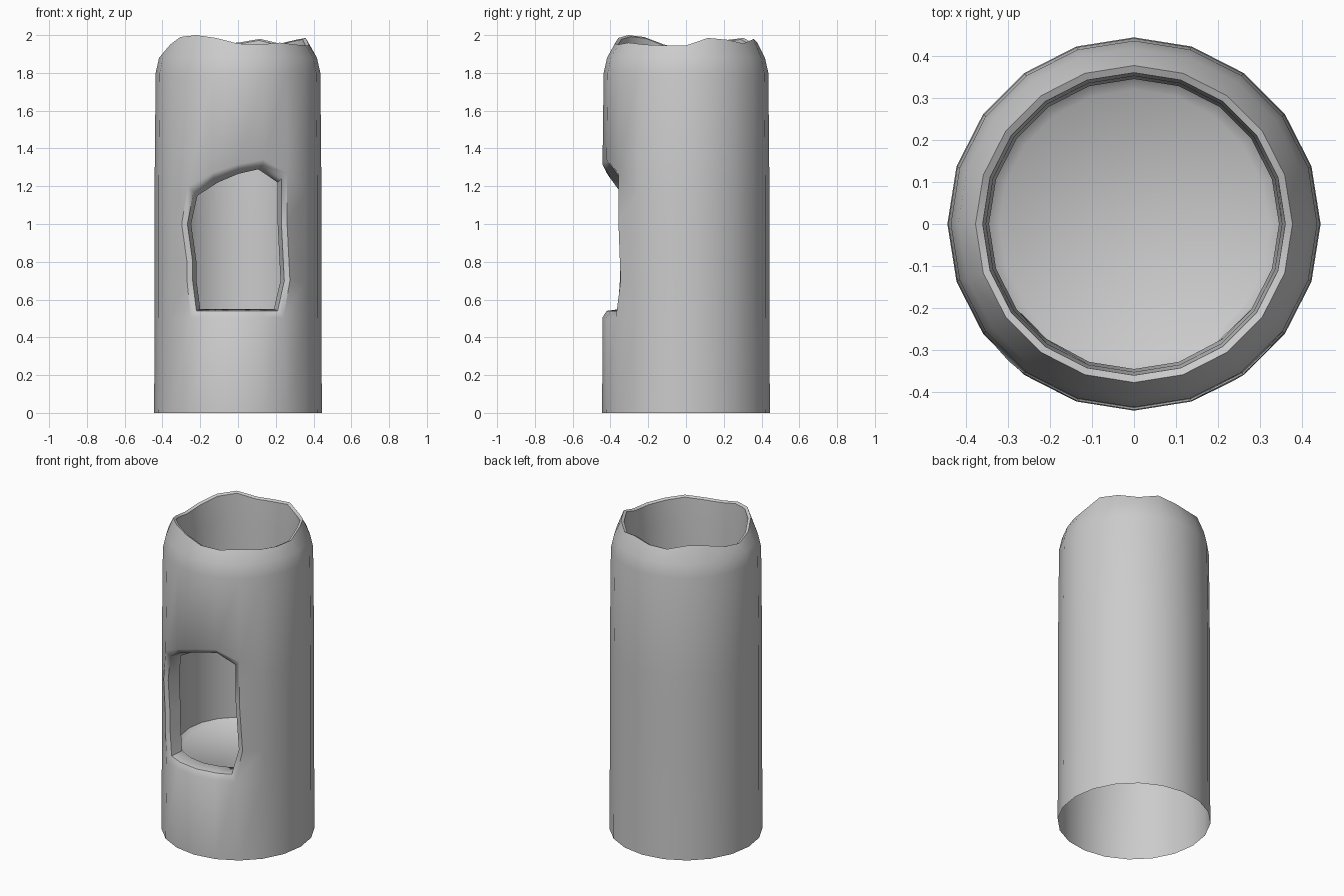
import bpy, bmesh, math

if "Cube" in bpy.data.objects:
    bpy.data.objects.remove(bpy.data.objects["Cube"])

N = 20                                   # sides of the trunk
FRONT = [13, 14, 15, 16, 17]             # columns spanned by the window
RIM = [1.945, 1.985, 1.975, 1.955, 1.98, 1.96, 1.955, 1.985, 1.975, 1.945,
       1.925, 1.95, 1.99, 2.0, 1.985, 1.955, 1.95, 1.96, 1.95, 1.945]
# window: row height, left x, right x; then top height per column
WIN = [(.55, -.20, .19), (.70, -.22, .225), (.80, -.22, .22), (1.0, -.248, .21), (1.17, -.215, .21)]
TOP = [1.15, 1.22, 1.265, 1.29, 1.22]

bm = bmesh.new()


def point(col, r, z, x=None):
    a = 2 * math.pi * col / N
    if x is not None:                    # slide along the front of the wall to a given x
        a = 1.5 * math.pi + math.asin(x / r)
    return bm.verts.new((r * math.cos(a), r * math.sin(a), z))


def window_vert(row, col, r, grow, drop):
    """Vertex on a window row; grow widens the opening, drop lowers the sill."""
    z, left, right = WIN[row]
    x = None
    if col == FRONT[0]:
        x = left - grow
    elif col == FRONT[-1]:
        x = right + grow
    if row == 0:
        z -= drop
    elif row == len(WIN) - 1 and col in FRONT:
        z = TOP[col - FRONT[0]] + grow
    return point(col, r, z, x)


def skin(rows, hole):
    """Quads between rows, leaving out the window."""
    for j in range(len(rows) - 1):
        for c in range(N):
            if hole <= j < hole + len(WIN) - 1 and FRONT[0] <= c < FRONT[-1]:
                continue
            d = (c + 1) % N
            bm.faces.new((rows[j][c], rows[j][d], rows[j + 1][d], rows[j + 1][c]))


def ring(r, z):
    return [point(c, r, z) for c in range(N)]


def window_rows(r, grow, drop):
    return [[window_vert(j, c, r, grow, drop) for c in range(N)] for j in range(len(WIN))]


def bridge(a, b):
    for i in range(len(a)):
        k = (i + 1) % len(a)
        bm.faces.new((a[i], a[k], b[k], b[i]))


# outer wall, open underneath, rounded in at the top
outer_win = window_rows(.442, .05, .045)
outer = [ring(.444, 0)] + outer_win + [ring(.436, 1.8), ring(.418, 1.88)]
outer.append([point(c, .377, RIM[c]) for c in range(N)])
skin(outer, 1)

# inner wall and floor
inner_win = window_rows(.345, 0, 0)
inner = [ring(.32, .53)] + inner_win + [ring(.352, 1.8)]
inner.append([point(c, .36, RIM[c] - .008) for c in range(N)])
skin(inner, 1)
bm.faces.new(inner[0])
bridge(outer[-1], inner[-1])

# rounded window frame through the wall thickness
last = len(WIN) - 1
loop = [(0, c) for c in FRONT] + [(j, FRONT[-1]) for j in range(1, last)]
loop += [(last, c) for c in reversed(FRONT)] + [(j, FRONT[0]) for j in range(last - 1, 0, -1)]
lip = [window_vert(j, c, .42, .02, .01) for j, c in loop]
bridge([outer_win[j][c] for j, c in loop], lip)
bridge(lip, [inner_win[j][c] for j, c in loop])

bmesh.ops.delete(bm, geom=[v for v in bm.verts if not v.link_faces], context='VERTS')
bmesh.ops.recalc_face_normals(bm, faces=bm.faces)
mesh = bpy.data.meshes.new("hollow_trunk")
bm.to_mesh(mesh)
bm.free()
trunk = bpy.data.objects.new("hollow_trunk", mesh)
bpy.context.collection.objects.link(trunk)
bpy.context.view_layer.objects.active = trunk
trunk.select_set(True)
bpy.ops.object.shade_smooth_by_angle(angle=math.radians(50))
